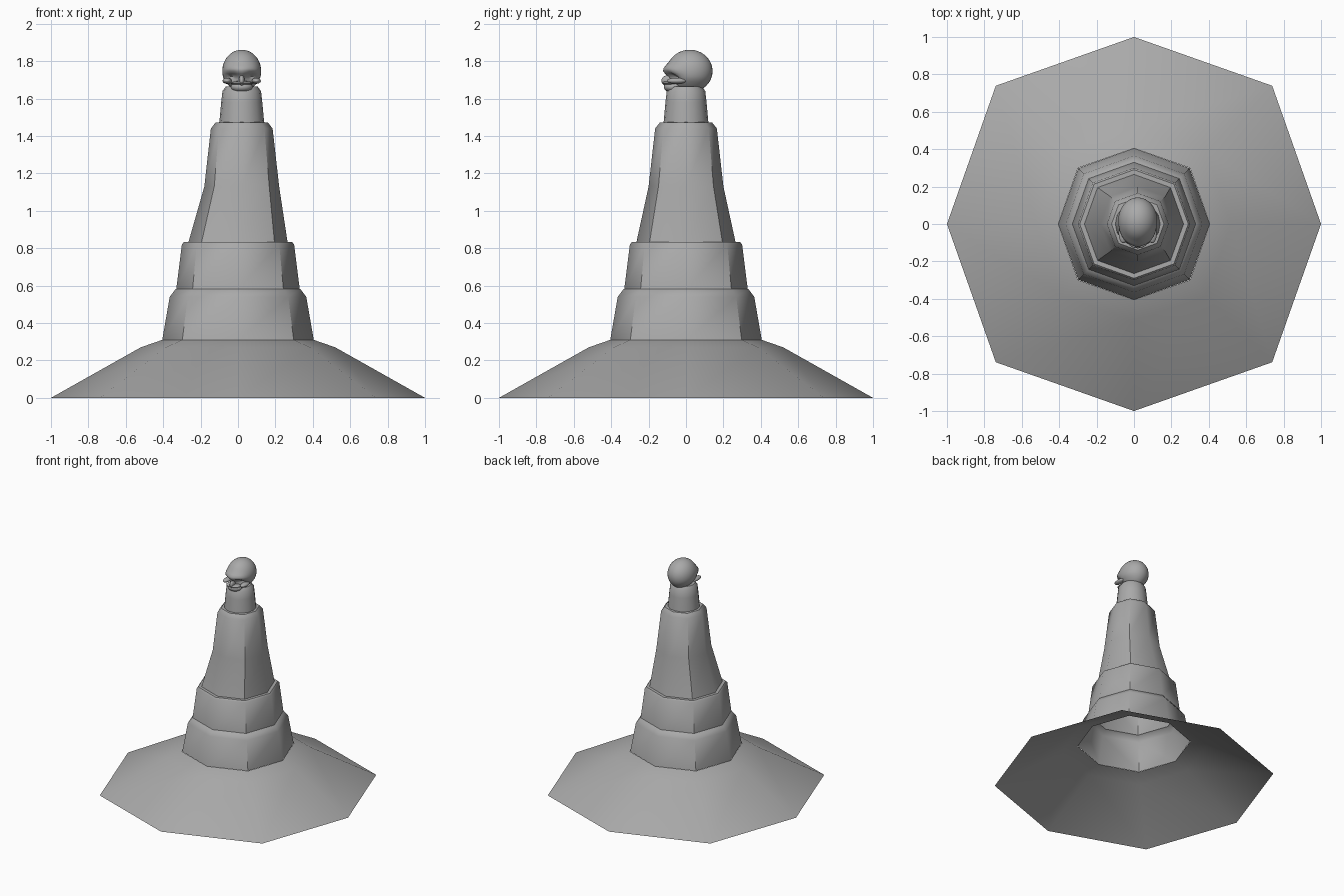
import bpy
import bmesh
import math
from mathutils import Vector

cube = bpy.data.objects.get("Cube")
if cube:
    bpy.data.objects.remove(cube, do_unlink=True)

GREY = (0.4, 0.4, 0.4, 1.0)
stone = bpy.data.materials.new("stone grey")
stone.use_nodes = True
stone.diffuse_color = GREY
stone.node_tree.nodes["Principled BSDF"].inputs["Base Color"].default_value = GREY
stone.node_tree.nodes["Principled BSDF"].inputs["Roughness"].default_value = 0.8


def finish(bm, name, angle=45):
    bmesh.ops.recalc_face_normals(bm, faces=bm.faces[:])
    mesh = bpy.data.meshes.new(name)
    bm.to_mesh(mesh)
    bm.free()
    mesh.materials.append(stone)
    ob = bpy.data.objects.new(name, mesh)
    bpy.context.collection.objects.link(ob)
    bpy.ops.object.select_all(action='DESELECT')
    ob.select_set(True)
    bpy.context.view_layer.objects.active = ob
    bpy.ops.object.shade_smooth_by_angle(angle=math.radians(angle))
    return ob


def loft(name, rings, sides=8, corner=1.04, cap=False):
    """Stack of rings (radius, z, x shift); every second corner is a little wider."""
    bm = bmesh.new()
    loops = []
    for radius, z, shift in rings:
        loop = []
        for i in range(sides):
            a = math.tau * i / sides
            r = radius * (corner if i % 2 else 1)
            loop.append(bm.verts.new((r * math.cos(a) + shift, r * math.sin(a), z)))
        loops.append(loop)
    for low, high in zip(loops, loops[1:]):
        for i in range(sides):
            j = (i + 1) % sides
            bm.faces.new((low[i], low[j], high[j], high[i]))
    if cap:
        bm.faces.new(loops[-1])
    return finish(bm, name)


def ellipsoid(name, centre, size, shape=None, segments=24, rings=16):
    bm = bmesh.new()
    bmesh.ops.create_uvsphere(bm, u_segments=segments, v_segments=rings, radius=1)
    for v in bm.verts:
        p = Vector(a * b for a, b in zip(v.co, size))
        v.co = (shape(p) if shape else p) + Vector(centre)
    return finish(bm, name, 60)


# Flared octagonal skirt, open underneath
loft("base_skirt", [(1.0, 0, 0), (0.52, 0.27, 0), (0.405, 0.31, 0)], corner=1.045)

# Two stepped tiers and the tapering shaft, one hollow shell
loft("tower", [
    (0.405, 0.31, 0), (0.365, 0.54, 0), (0.335, 0.58, 0),
    (0.33, 0.582, 0), (0.30, 0.82, 0), (0.29, 0.832, 0), (0.265, 0.832, 0),
    (0.20, 1.13, 0.02), (0.165, 1.44, 0.02), (0.14, 1.472, 0.02), (0.115, 1.474, 0.02),
])

# Neck
HEAD_X = 0.02
loft("neck", [(0.12, 1.47, HEAD_X), (0.11, 1.58, HEAD_X), (0.103, 1.64, HEAD_X),
              (0.085, 1.665, HEAD_X)], sides=16, corner=1, cap=True)


# Cranium with eye sockets and a brow
def skull_shape(p):
    q = p.copy()
    if p.y < 0:
        for side in (-1, 1):
            d = ((p.x - side * 0.05) / 0.03) ** 2 + ((p.z + 0.03) / 0.022) ** 2
            q.y += 0.045 * math.exp(-d)
        q.y -= 0.022 * math.exp(-((p.z - 0.005) / 0.03) ** 2) * min(1, -p.y / 0.08)
    if p.z < -0.04:
        q.x *= 1 - 2.5 * (-p.z - 0.04)
    return q


ellipsoid("cranium", (HEAD_X, 0.02, 1.747), (0.104, 0.122, 0.114), skull_shape, 32, 24)

# Cheekbones, upper jaw and nose ridge
for side, label in ((1, "left"), (-1, "right")):
    ellipsoid(label + "_cheekbone", (HEAD_X + side * 0.078, -0.05, 1.695),
              (0.024, 0.052, 0.016))
ellipsoid("upper_jaw", (HEAD_X, -0.065, 1.662), (0.058, 0.053, 0.032))
ellipsoid("nose_ridge", (HEAD_X, -0.095, 1.695), (0.016, 0.037, 0.03))
ellipsoid("tooth_row", (HEAD_X, -0.08, 1.683), (0.06, 0.05, 0.011))
